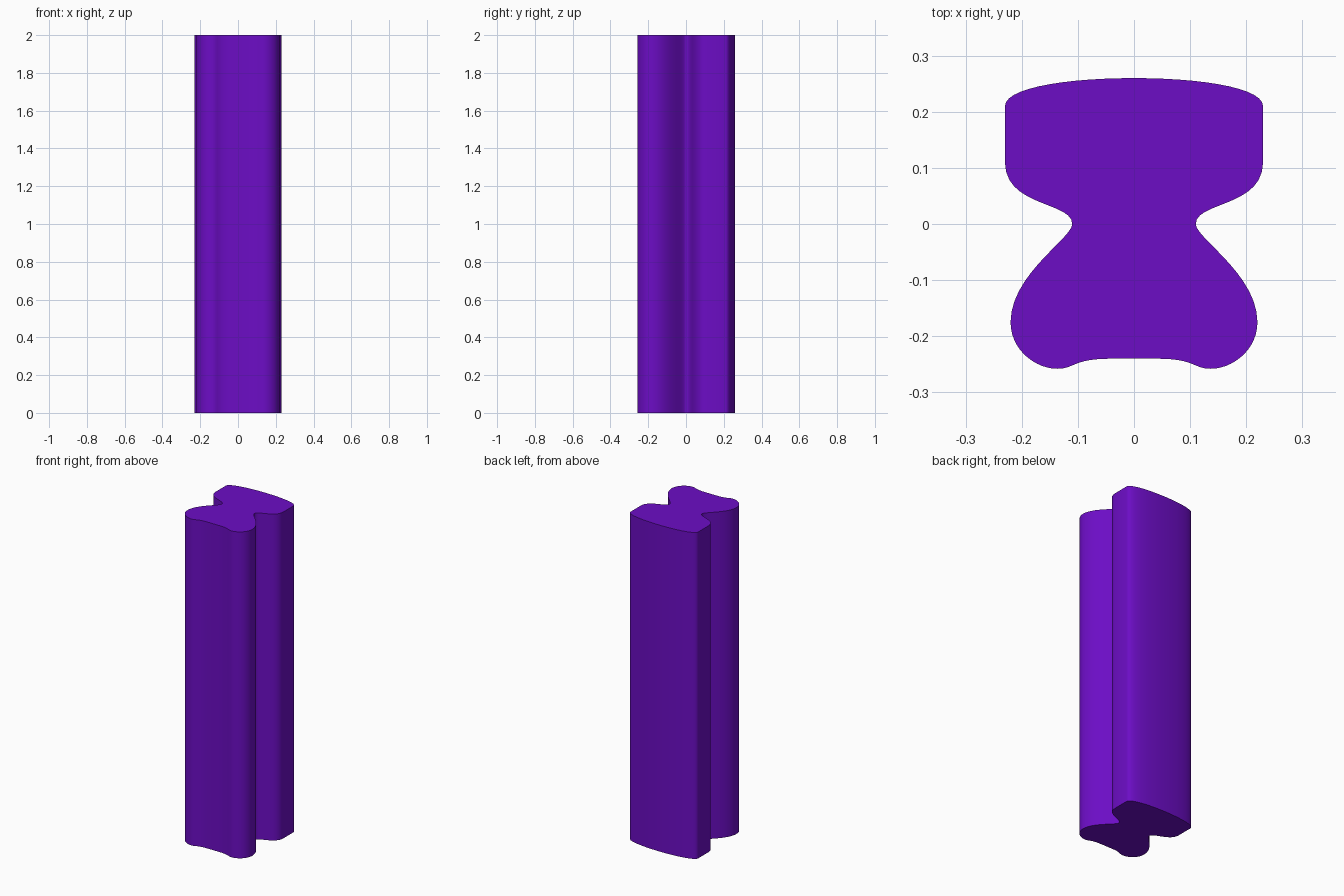
import bpy
import bmesh
from mathutils import Vector
from mathutils.geometry import interpolate_bezier

cube = bpy.data.objects.get("Cube")
if cube:
    bpy.data.objects.remove(cube, do_unlink=True)

HEIGHT = 2.0
STEPS = 14

# Purple plastic
purple = bpy.data.materials.new("purple")
purple.use_nodes = True
color = (0.15, 0.004, 0.56, 1.0)
purple.diffuse_color = color
purple.node_tree.nodes["Principled BSDF"].inputs["Base Color"].default_value = color

# Right half of the cross-section, back to front, as Bezier segments
segments = [
    [(0, .26), (.12, .26), (.23, .243), (.23, .21)],           # domed back
    [(.23, .11), (.23, .03), (.11, .04), (.11, 0)],            # shoulder into waist
    [(.11, 0), (.11, -.025), (.22, -.09), (.22, -.175)],       # waist into bulb
    [(.22, -.175), (.22, -.225), (.175, -.258), (.137, -.258)],  # rounded foot
    [(.137, -.258), (.105, -.258), (.11, -.24), (.04, -.24)],  # foot into flat front
]
half = []
for a, b, c, d in segments:
    for p in interpolate_bezier(Vector(a), Vector(b), Vector(c), Vector(d), STEPS):
        if not half or (p - half[-1]).length > 1e-5:
            half.append(p)

# Mirror the half to close the outline
outline = half + [Vector((-p.x, p.y)) for p in reversed(half) if p.x > 1e-5]

# Extrude the outline upwards
bm = bmesh.new()
base = bm.faces.new([bm.verts.new((p.x, p.y, 0)) for p in outline])
top = bmesh.ops.extrude_face_region(bm, geom=[base], use_keep_orig=True)["geom"]
bmesh.ops.translate(bm, vec=(0, 0, HEIGHT),
                    verts=[v for v in top if isinstance(v, bmesh.types.BMVert)])
bmesh.ops.recalc_face_normals(bm, faces=bm.faces)
mesh = bpy.data.meshes.new("grooved_bar")
bm.to_mesh(mesh)
bm.free()
mesh.materials.append(purple)

bar = bpy.data.objects.new("grooved_bar", mesh)
bpy.context.collection.objects.link(bar)

# Smooth sides with crisp end caps
bpy.ops.object.select_all(action='DESELECT')
bar.select_set(True)
bpy.context.view_layer.objects.active = bar
bpy.ops.object.shade_smooth_by_angle(angle=0.6)
